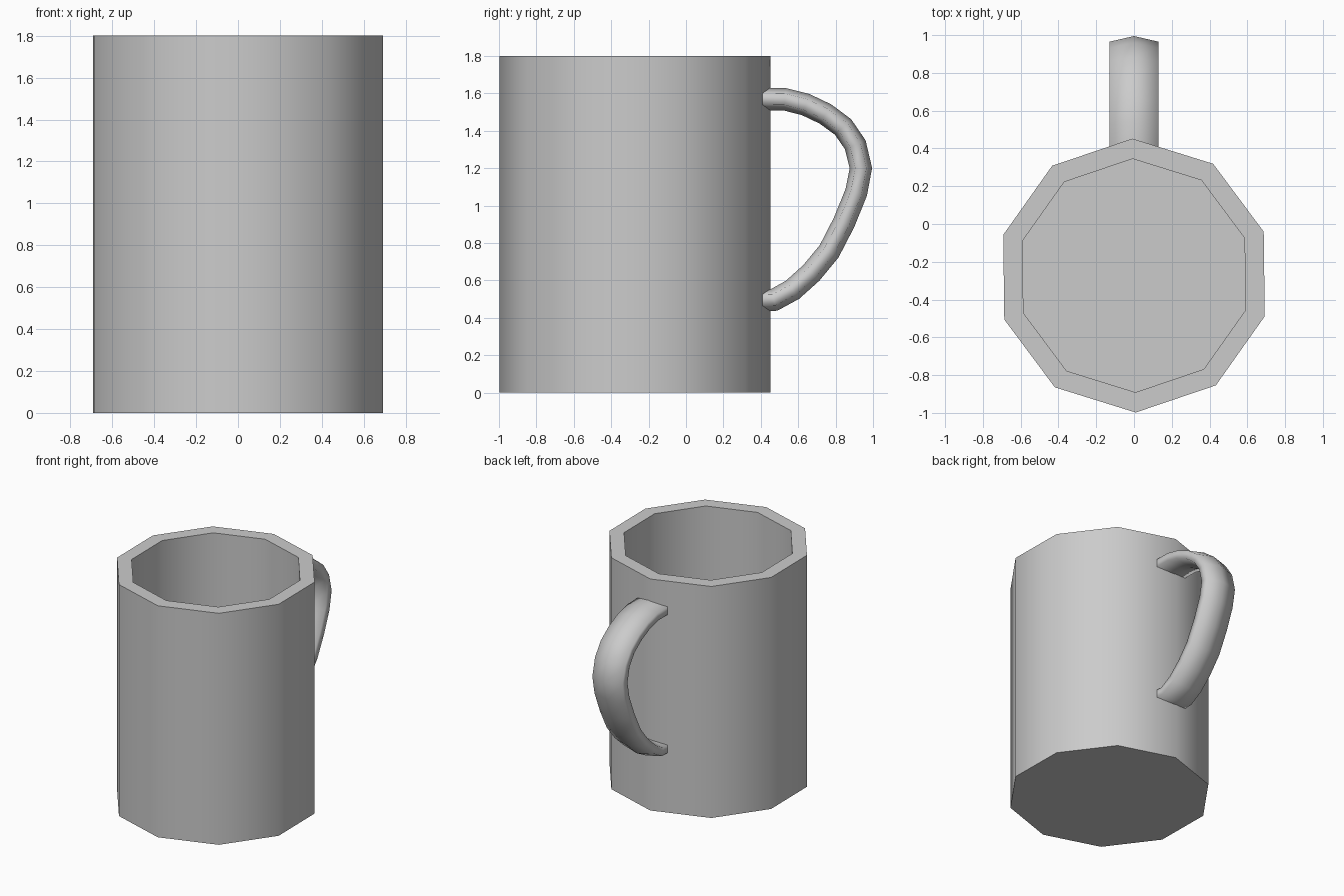
import bpy, bmesh
from math import sin, cos, radians, tau
from mathutils import Vector

cube = bpy.data.objects.get("Cube")
if cube:
    bpy.data.objects.remove(cube)

CUP_Y, OUTER, INNER, HEIGHT, FLOOR = -0.273, 0.725, 0.618, 1.8, 0.1

grey = bpy.data.materials.new("plain grey")
grey.use_nodes = True
grey.diffuse_color = (0.6, 0.6, 0.6, 1)
grey.node_tree.nodes["Principled BSDF"].inputs["Base Color"].default_value = (0.6, 0.6, 0.6, 1)


def loft(name, rings, sharp_angle):
    """Bridge rings of points in order, cap both ends and shade smooth."""
    bm = bmesh.new()
    loops = [[bm.verts.new(p) for p in ring] for ring in rings]
    n = len(loops[0])
    for a, b in zip(loops, loops[1:]):
        for i in range(n):
            j = (i + 1) % n
            bm.faces.new((a[i], a[j], b[j], b[i]))
    bm.faces.new(loops[0])
    bm.faces.new(loops[-1])
    bmesh.ops.recalc_face_normals(bm, faces=bm.faces)
    for face in bm.faces:
        face.smooth = True
    mesh = bpy.data.meshes.new(name)
    bm.to_mesh(mesh)
    bm.free()
    mesh.set_sharp_from_angle(angle=radians(sharp_angle))
    mesh.materials.append(grey)
    obj = bpy.data.objects.new(name, mesh)
    bpy.context.collection.objects.link(obj)
    return obj


# Ten-sided cup: outside wall, rim, inside wall and floor
def cup_ring(radius, z, sides=10):
    angles = [radians(90.7) + tau * i / sides for i in range(sides)]
    return [(radius * cos(a), CUP_Y + radius * sin(a), z) for a in angles]


loft("cup", [cup_ring(OUTER, 0), cup_ring(OUTER, HEIGHT),
             cup_ring(INNER, HEIGHT), cup_ring(INNER, FLOOR)], 45)

# Handle: flattened hexagon swept along a bowed path, ends sunk into the wall
path = [Vector((0, y, z)) for y, z in (
    (0.40, 1.57), (0.53, 1.568), (0.64, 1.54), (0.745, 1.49), (0.84, 1.42),
    (0.905, 1.325), (0.935, 1.2), (0.91, 1.07), (0.845, 0.91), (0.765, 0.755),
    (0.67, 0.64), (0.57, 0.55), (0.47, 0.495), (0.40, 0.495))]
HALF_WIDTH, HALF_THICK = 0.15, 0.06

rings = []
for i, p in enumerate(path):
    along = (path[min(i + 1, len(path) - 1)] - path[max(i - 1, 0)]).normalized()
    outward = Vector((0, -along.z, along.y))
    angles = [tau * k / 6 for k in range(6)]
    rings.append([p + Vector((HALF_WIDTH * sin(a), 0, 0)) + outward * HALF_THICK * cos(a)
                  for a in angles])
loft("handle", rings, 85)
